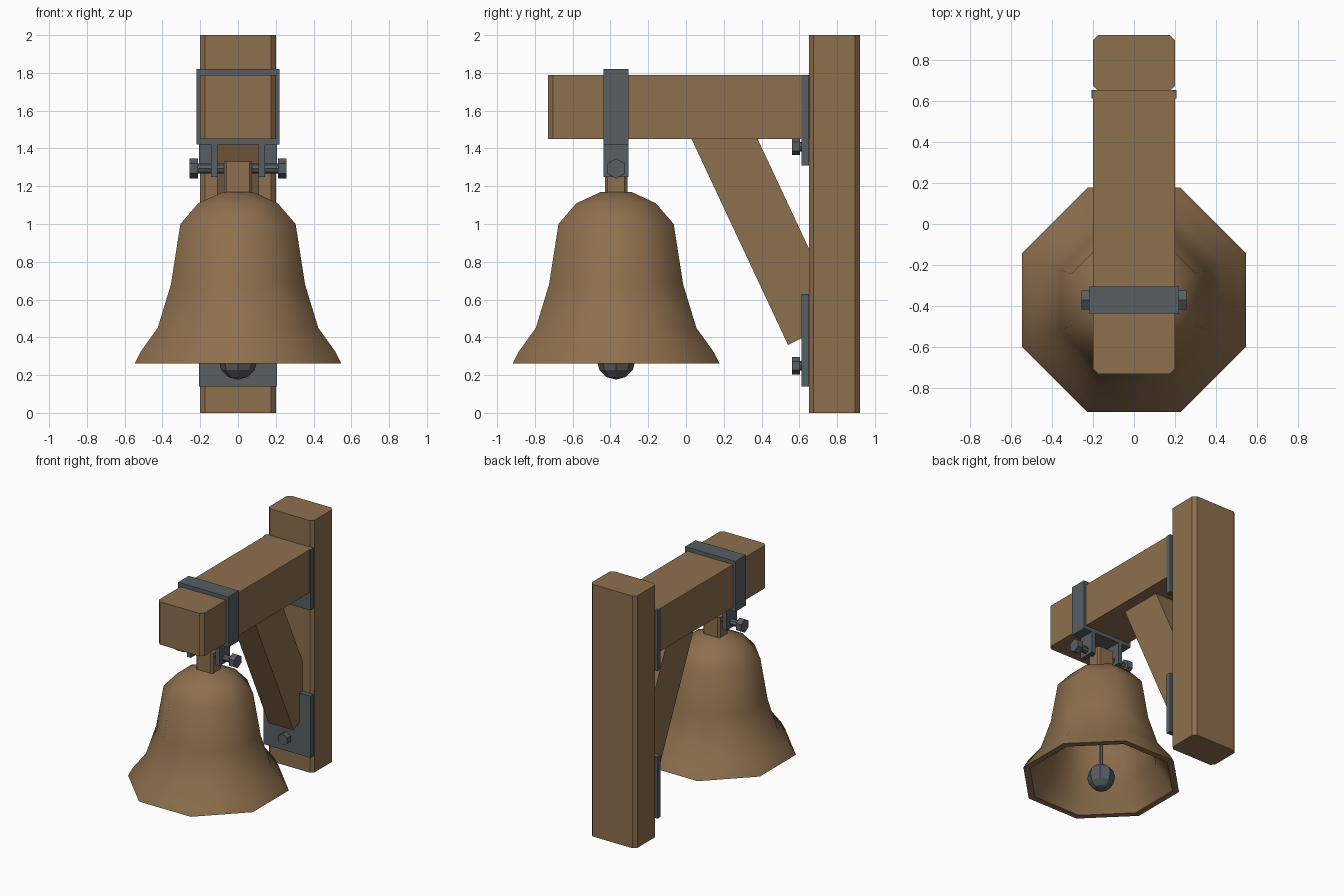
import bpy, bmesh, math
from mathutils import Matrix

cube = bpy.data.objects.get("Cube")
if cube:
    bpy.data.objects.remove(cube, do_unlink=True)

BELL_Y = -0.37


def material(name, rgb):
    m = bpy.data.materials.new(name)
    m.use_nodes = True
    m.diffuse_color = (*rgb, 1)
    m.node_tree.nodes["Principled BSDF"].inputs["Base Color"].default_value = (*rgb, 1)
    return m


brown = material("warm brown", (0.27, 0.16, 0.075))
iron = material("dark iron grey", (0.095, 0.112, 0.125))


def finish(name, bm, mat, smooth=None):
    bmesh.ops.recalc_face_normals(bm, faces=bm.faces)
    mesh = bpy.data.meshes.new(name)
    bm.to_mesh(mesh)
    bm.free()
    mesh.materials.append(mat)
    ob = bpy.data.objects.new(name, mesh)
    bpy.context.collection.objects.link(ob)
    if smooth:
        bpy.ops.object.select_all(action="DESELECT")
        ob.select_set(True)
        bpy.context.view_layer.objects.active = ob
        bpy.ops.object.shade_smooth_by_angle(angle=math.radians(smooth))
    return ob


def box(name, xs, ys, zs, mat, chamfer=0):
    """Box between limits, with its upright edges optionally chamfered."""
    bm = bmesh.new()
    bmesh.ops.create_cube(bm, size=1)
    for v in bm.verts:
        v.co = [lo + (c + 0.5) * (hi - lo) for c, (lo, hi) in zip(v.co, (xs, ys, zs))]
    if chamfer:
        upright = [e for e in bm.edges
                   if abs(e.verts[0].co.z - e.verts[1].co.z) > 0.01]
        bmesh.ops.bevel(bm, geom=upright, offset=chamfer, segments=1, affect="EDGES")
    return finish(name, bm, mat)


def rod(name, centre, axis, radius, length, sides, mat):
    bm = bmesh.new()
    bmesh.ops.create_cone(bm, cap_ends=True, segments=sides, radius1=radius,
                          radius2=radius, depth=length)
    turn = {"x": Matrix.Rotation(math.pi / 2, 4, "Y"),
            "y": Matrix.Rotation(math.pi / 2, 4, "X"),
            "z": Matrix()}[axis]
    bmesh.ops.transform(bm, matrix=Matrix.Translation(centre) @ turn, verts=bm.verts)
    if axis == "x":  # stand the hexagon on a corner
        for v in bm.verts:
            v.co = Matrix.Translation(centre) @ Matrix.Rotation(math.pi / 2, 4, "X") \
                @ Matrix.Translation([-c for c in centre]) @ v.co
    return finish(name, bm, mat)


# Timber frame
box("post", (-0.2, 0.2), (0.65, 0.92), (0, 2), brown, 0.025)
box("beam", (-0.2, 0.2), (-0.73, 0.66), (1.45, 1.79), brown, 0.025)

# Diagonal brace, extruded from its side outline
bm = bmesh.new()
outline = [(0.02, 1.47), (0.37, 1.47), (0.66, 0.85), (0.66, 0.42), (0.54, 0.36)]
side = bm.faces.new([bm.verts.new((-0.11, y, z)) for y, z in outline])
ext = bmesh.ops.extrude_face_region(bm, geom=[side])["geom"]
bmesh.ops.translate(bm, vec=(0.22, 0, 0),
                    verts=[g for g in ext if isinstance(g, bmesh.types.BMVert)])
finish("brace", bm, brown)

# Post plates with their bolts
for label, z0, z1, bolt_z in (("upper", 1.31, 1.79, 1.41), ("lower", 0.14, 0.63, 0.25)):
    box(label + "_plate", (-0.206, 0.206), (0.612, 0.652), (z0, z1), iron)
    rod(label + "_plate_bolt_shaft", (0, 0.61, bolt_z), "y", 0.025, 0.05, 8, iron)
    rod(label + "_plate_bolt_head", (0, 0.582, bolt_z), "y", 0.046, 0.044, 6, iron)

# Strap around the beam
strap_y = (BELL_Y - 0.066, BELL_Y + 0.066)
box("strap_top", (-0.22, 0.22), strap_y, (1.79, 1.82), iron)
box("strap_bottom", (-0.22, 0.22), strap_y, (1.42, 1.45), iron)
for label, s in (("left", 1), ("right", -1)):
    def span(a, b):
        return tuple(sorted((s * a, s * b)))
    box(label + "_strap_side", span(0.197, 0.22), strap_y, (1.445, 1.795), iron)
    box(label + "_hanger_prong", span(0.108, 0.142), strap_y, (1.25, 1.425), iron)
    rod(label + "_hanger_bolt_head", (s * 0.234, BELL_Y, 1.293), "x", 0.053, 0.046, 6, iron)
rod("hanger_pin", (0, BELL_Y, 1.293), "x", 0.026, 0.43, 8, iron)

# Bell: eight-sided shell from a profile of half-widths and heights
profile = [(0.08, 1.17), (0.21, 1.11), (0.305, 1.0), (0.355, 0.68), (0.425, 0.45),
           (0.515, 0.325), (0.547, 0.262), (0.5, 0.262), (0.47, 0.325), (0.385, 0.45),
           (0.315, 0.68), (0.265, 0.98), (0.19, 1.07), (0.06, 1.12)]
bm = bmesh.new()
rings = []
for half, z in profile:
    r = half / math.cos(math.pi / 8)
    rings.append([bm.verts.new((r * math.cos((i + 0.5) * math.pi / 4),
                                BELL_Y + r * math.sin((i + 0.5) * math.pi / 4), z))
                  for i in range(8)])
for low, high in zip(rings, rings[1:]):
    for i in range(8):
        j = (i + 1) % 8
        bm.faces.new((low[i], low[j], high[j], high[i]))
bm.faces.new(rings[0])
bm.faces.new(rings[-1])
finish("bell", bm, brown, 50)
box("bell_lug", (-0.075, 0.075), (BELL_Y - 0.06, BELL_Y + 0.06), (1.15, 1.33), brown, 0.015)

# Clapper
rod("clapper_rod", (0, BELL_Y, 0.72), "z", 0.014, 0.84, 6, iron)
bm = bmesh.new()
bmesh.ops.create_uvsphere(bm, u_segments=8, v_segments=6, radius=0.102,
                          matrix=Matrix.Translation((0, BELL_Y, 0.278)))
finish("clapper_ball", bm, iron)
